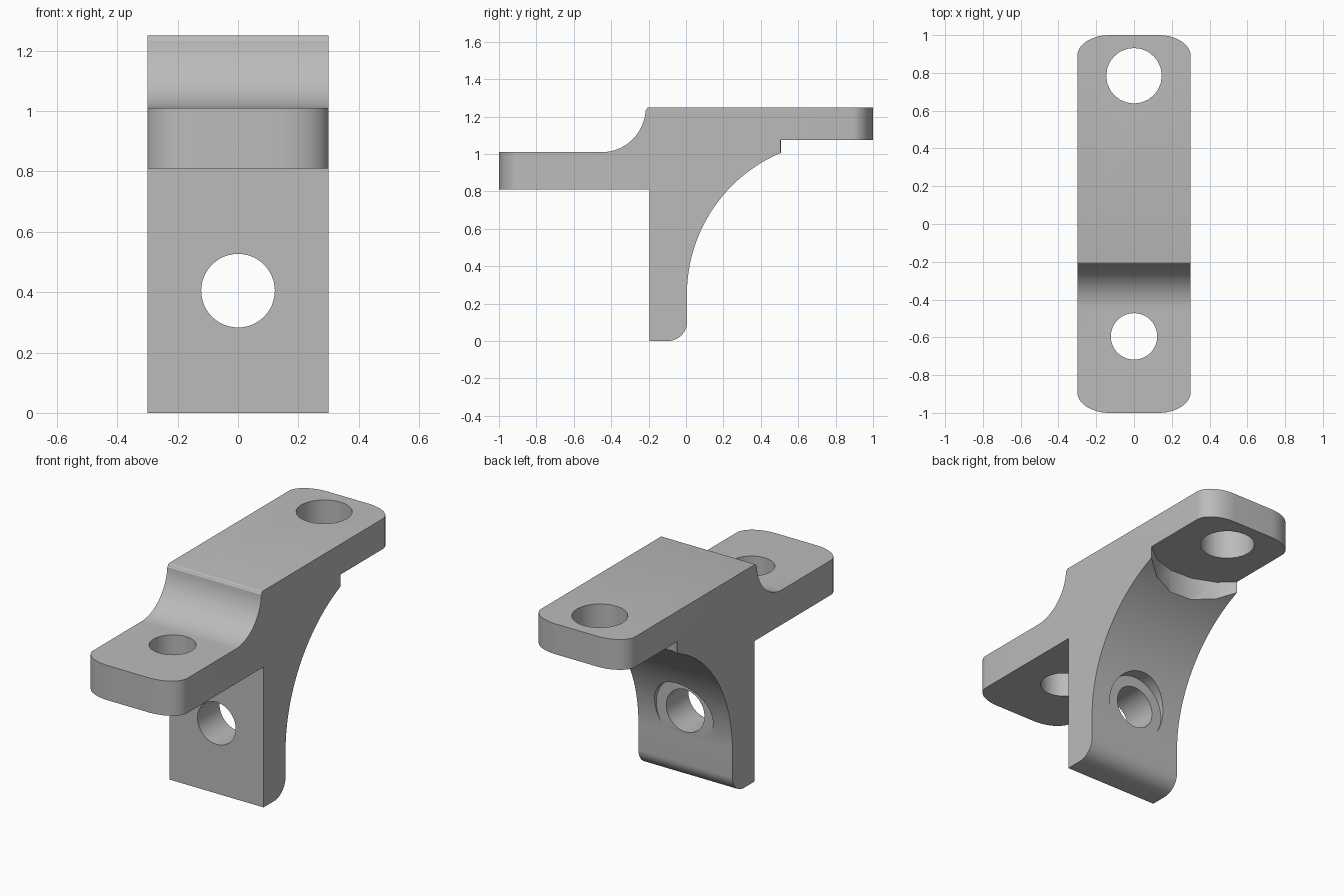
import bpy, bmesh
from math import sin, cos, pi, radians, sqrt, atan2
from mathutils import Matrix

cube = bpy.data.objects.get("Cube")
if cube:
    bpy.data.objects.remove(cube)

grey = bpy.data.materials.new("plain grey")
grey.use_nodes = True
colour = (0.5, 0.5, 0.5, 1)
grey.diffuse_color = colour
grey.node_tree.nodes["Principled BSDF"].inputs["Base Color"].default_value = colour


def arc(cu, cv, ru, rv, start, end, n):
    """Points on an elliptical arc, angles in degrees."""
    angles = [radians(start + (end - start) * i / n) for i in range(n + 1)]
    return [(cu + ru * cos(a), cv + rv * sin(a)) for a in angles]


def make_object(name, bm):
    bmesh.ops.recalc_face_normals(bm, faces=bm.faces)
    mesh = bpy.data.meshes.new(name)
    bm.to_mesh(mesh)
    bm.free()
    mesh.materials.append(grey)
    obj = bpy.data.objects.new(name, mesh)
    bpy.context.collection.objects.link(obj)
    return obj


def extrude(name, points, to_3d, low, high):
    """Prism from a 2D outline between two offsets."""
    bm = bmesh.new()
    face = bm.faces.new([bm.verts.new(to_3d(u, v, low)) for u, v in points])
    new = bmesh.ops.extrude_face_region(bm, geom=[face])["geom"]
    shift = [b - a for a, b in zip(to_3d(0, 0, low), to_3d(0, 0, high))]
    bmesh.ops.translate(bm, vec=shift, verts=[g for g in new if isinstance(g, bmesh.types.BMVert)])
    return make_object(name, bm)


def along_x(u, v, d): return (d, u, v)
def along_y(u, v, d): return (u, d, v)
def along_z(u, v, d): return (u, v, d)


# Side profile: leg, large back curve, upper plate, front step, lower plate
R, start_z, end_y = 0.821, 0.25, 0.51
end_angle = 180 - atan2(sqrt(R**2 - (R - end_y)**2), R - end_y) * 180 / pi
side = [(-1, 0.81), (-0.195, 0.81), (-0.195, 0)]
side += arc(-0.1, 0.1, 0.105, 0.1, -90, 0, 12)
side += arc(R + 0.005, start_z, R, R, 180, end_angle, 40)
side += [(0.515, 1.075), (1, 1.075), (1, 1.25)]
side += arc(-0.2, 1.24, 0.01, 0.01, 90, 180, 4)
side += arc(-0.45, 1.25, 0.235, 0.24, -4, -90, 20)
side += [(-1, 1.01)]
bracket = extrude("bracket", side, along_x, -0.302, 0.302)

# Plan outline with softened corners
plan = []
for cx, cy, a in ((1, 1, 0), (-1, 1, 90), (-1, -1, 180), (1, -1, 270)):
    plan += arc(cx * 0.13, cy * 0.89, 0.17, 0.11, a, a + 90, 12)
outline = extrude("plan_outline", plan, along_z, -0.5, 2)


def cylinder(name, u, v, r, to_3d, low, high, sides=48, turn=0):
    points = arc(u, v, r, r, turn, turn + 360, sides)[:-1]
    return extrude(name, points, to_3d, low, high)


cutters = [
    cylinder("upper_hole", 0, 0.785, 0.147, along_z, 0.5, 2, 24),
    cylinder("lower_hole", 0, -0.595, 0.123, along_z, 0.5, 1.5),
    cylinder("leg_hole", 0, 0.405, 0.122, along_y, -0.5, 0.5),
    cylinder("upper_spot_face", 0, 0.785, 0.412, along_z, 0.5, 1.075, 18, -82),
    cylinder("leg_spot_face", 0, 0.405, 0.185, along_y, 0.006, 0.4),
]


def boolean(cutter, operation):
    mod = bracket.modifiers.new(cutter.name, "BOOLEAN")
    mod.operation = operation
    mod.solver = "EXACT"
    mod.object = cutter
    bpy.context.view_layer.objects.active = bracket
    bpy.ops.object.modifier_apply(modifier=mod.name)
    bpy.data.objects.remove(cutter)


boolean(outline, "INTERSECT")
for cutter in cutters:
    boolean(cutter, "DIFFERENCE")

# Smooth curves with crisp edges
bpy.ops.object.select_all(action="DESELECT")
bracket.select_set(True)
bpy.context.view_layer.objects.active = bracket
bpy.ops.object.shade_smooth_by_angle(angle=radians(30))
